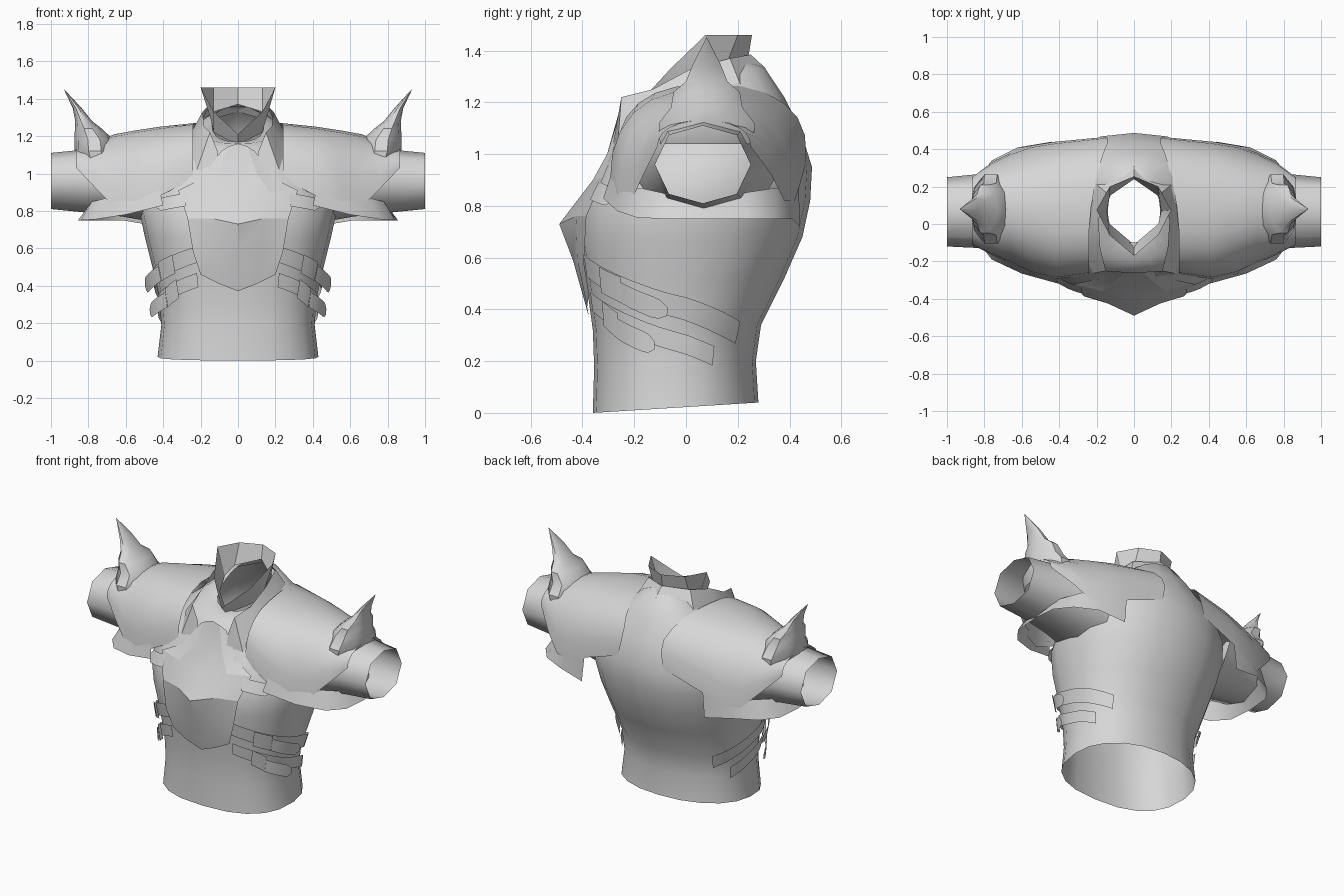
import bpy, math
from math import sin, cos, pi

if "Cube" in bpy.data.objects:
    bpy.data.objects.remove(bpy.data.objects["Cube"])

steel = bpy.data.materials.new("plain_grey")
steel.diffuse_color = (0.68, 0.68, 0.68, 1)
steel.use_nodes = True
steel.node_tree.nodes["Principled BSDF"].inputs["Base Color"].default_value = steel.diffuse_color


def make(name, verts, faces, angle=40):
    me = bpy.data.meshes.new(name)
    me.from_pydata(verts, [], faces)
    me.materials.append(steel)
    me.update()
    ob = bpy.data.objects.new(name, me)
    bpy.context.collection.objects.link(ob)
    bpy.ops.object.select_all(action='DESELECT')
    ob.select_set(True)
    bpy.context.view_layer.objects.active = ob
    bpy.ops.object.shade_smooth_by_angle(angle=math.radians(angle))
    return ob


def loft(name, rows, closed=False, angle=40, flip=False):
    """Skin a sheet or tube through rows of equal length."""
    n = len(rows[0])
    faces = []
    for r in range(len(rows) - 1):
        for i in range(n if closed else n - 1):
            j = (i + 1) % n
            f = (r * n + i, r * n + j, (r + 1) * n + j, (r + 1) * n + i)
            faces.append(f[::-1] if flip else f)
    return make(name, [p for row in rows for p in row], faces, angle)


def both(name, rows, closed=False, angle=40, flip=False):
    """Right part and its mirrored left twin."""
    loft("right_" + name, rows, closed, angle, flip)
    left = [[(-x, y, z) for x, y, z in row] for row in rows]
    loft("left_" + name, left, closed, angle, not flip)


def spow(v, p):
    return math.copysign(abs(v) ** p, v)


# Torso: rings of (front z, back z, half width, front y, back y)
RINGS = [(0.0, 0.04, .43, -.36, .28), (.18, .20, .41, -.355, .27),
         (.32, .34, .42, -.36, .29), (.50, .52, .46, -.385, .38),
         (.66, .68, .50, -.41, .45), (.80, .82, .53, -.40, .48),
         (.92, .95, .52, -.34, .487), (1.02, 1.10, .45, -.29, .44),
         (1.10, 1.22, .32, -.25, .38), (1.16, 1.34, .20, -.20, .30),
         (1.17, 1.36, .14, -.10, .245)]


def ring_point(ring, a, off=0.0):
    zf, zb, hw, yf, yb = ring
    p = .8 if cos(a) > 0 else .92        # fuller in front than behind
    c = spow(cos(a), p)
    x = (hw + off) * spow(sin(a), p)
    y = (yf + yb) / 2 - ((yb - yf) / 2 + off) * c
    return (x, y, (zf + zb) / 2 - (zb - zf) / 2 * c)


def torso_point(a, z, off):
    for lo, hi in zip(RINGS, RINGS[1:]):
        if z <= hi[0]:
            t = (z - lo[0]) / (hi[0] - lo[0])
            p = ring_point([u + (v - u) * t for u, v in zip(lo, hi)], a, off)
            return (p[0], p[1], z)


SEG = 20
loft("torso", [[ring_point(r, 2 * pi * i / SEG) for i in range(SEG)]
               for r in RINGS], closed=True, angle=50)

# Open upper arm sleeves, widening into the torso: (x, front y, back y, bottom z, top z)
rows = []
for x, y0, y1, z0, z1 in [(.45, -.22, .37, .74, 1.18), (.62, -.17, .32, .77, 1.16),
                          (.80, -.13, .27, .79, 1.13), (1.0, -.12, .25, .81, 1.11)]:
    rows.append([(x, (y0 + y1) / 2 + (y1 - y0) / 2 * cos(k * pi / 4),
                  (z0 + z1) / 2 + (z1 - z0) / 2 * spow(sin(k * pi / 4), .8))
                 for k in range(8)])
both("sleeve", rows, closed=True, angle=60, flip=True)

# Shoulder pads: arches along x of (x, front y, back y, bottom z, top z, roundness)
rows = []
for x, y0, y1, zb, zt, p in [(.24, -.27, .445, .97, 1.27, .8), (.42, -.295, .44, .88, 1.25, .82),
                             (.55, -.265, .42, .82, 1.23, .86), (.66, -.21, .38, .82, 1.21, .9),
                             (.76, -.165, .33, .92, 1.17, .9), (.865, -.11, .25, 1.03, 1.13, .9)]:
    row = []
    for k in range(13):
        a = k * pi / 12
        # the inner back corner reaches towards the spine
        reach = .11 * max(0, 1 - abs(k - 10.5) / 5) if x < .3 else 0
        row.append((x - reach,
                    (y0 + y1) / 2 - (y1 - y0) / 2 * spow(cos(a), p) + reach * .25,
                    zb + (zt - zb) * max(sin(a), 0) ** p))
    rows.append(row)
both("shoulder_pad", rows, flip=True)

# Flared rim hanging below each pad and passing under the arm
top = [(.42, -.29, .92), (.55, -.265, .85), (.70, -.18, .87), (.78, -.09, .85),
       (.80, .07, .80), (.78, .22, .85), (.70, .35, .87), (.55, .415, .85), (.42, .435, .92)]
low = [(.40, -.32, .83), (.60, -.265, .78), (.76, -.19, .755), (.84, -.09, .75),
       (.855, .07, .75), (.84, .24, .75), (.76, .34, .75), (.62, .41, .75), (.44, .44, .72)]
both("pad_rim", [low, top])

# Curved stepped spikes: (centre x, z, x radius, y radius)
rows = [[(cx + rx * cos(k * pi / 5), .08 + ry * sin(k * pi / 5), z) for k in range(10)]
        for cx, z, rx, ry in [(.75, 1.04, .09, .19), (.765, 1.12, .11, .195),
                              (.77, 1.18, .105, .145), (.80, 1.24, .072, .135),
                              (.825, 1.28, .045, .085), (.86, 1.35, .024, .055),
                              (.93, 1.45, .001, .001)]]
both("shoulder_spike", rows, closed=True)


def mirrored(half):
    """Complete a row that starts on the centre line."""
    return [(-x, y, z) for x, y, z in half[:0:-1]] + half


# Raised collar, low in front and wide at the sides
upper = [(0, -.17, 1.21), (.13, -.06, 1.33), (.20, .075, 1.46), (.13, .20, 1.46),
         (0, .255, 1.46)]
lower = [(0, -.11, 1.15), (.13, 0, 1.22), (.145, .07, 1.29), (.13, .15, 1.33),
         (0, .24, 1.37)]
both("collar", [lower, upper], angle=30)

# Gorget around the neck with two front flaps
upper = [(0, .25, 1.385), (.15, .17, 1.37), (.19, .02, 1.33), (.18, -.13, 1.25),
         (.15, -.25, 1.22), (.11, -.25, 1.12)]
lower = [(0, .31, 1.33), (.20, .21, 1.27), (.25, .02, 1.22), (.255, -.17, 1.13),
         (.22, -.265, 1.02), (.11, -.285, 1.02)]
loft("gorget", [mirrored(lower), mirrored(upper)], angle=35, flip=True)

# Keeled chest plate, rows given from the centre line outwards
CHEST = [[(0, -.26, 1.16), (.05, -.26, 1.145), (.09, -.25, 1.12)],
         [(0, -.30, 1.00), (.10, -.305, 1.00), (.20, -.295, .97)],
         [(0, -.38, .86), (.17, -.36, .90), (.32, -.32, .91)],
         [(0, -.49, .73), (.14, -.425, .76), (.27, -.385, .76)],
         [(0, -.437, .59), (.12, -.42, .59), (.24, -.395, .58)],
         [(0, -.375, .37), (.10, -.382, .41), (.20, -.375, .46)]]
loft("chest_plate", [mirrored(r) for r in CHEST], angle=15, flip=True)


def band(name, a0, z0, a1, z1, width, off0, off1, steps, round_tip=False):
    """Strip wrapped on the torso from angle a0 to a1."""
    lo, hi = [], []
    for i in range(steps + 1):
        t = i / steps
        w = width / 2
        if round_tip and t > .75:
            w *= math.sqrt(max(1 - ((t - .75) / .27) ** 2, 0.05))
        a, z, off = a0 + (a1 - a0) * t, z0 + (z1 - z0) * t, off0 + (off1 - off0) * t
        lo.append(torso_point(a, z - w, off))
        hi.append(torso_point(a, z + w, off))
    both(name, [lo, hi])


# Two slanted waist straps per side, each with a buckle and a loose tongue
band("upper_strap", .35, .57, 2.3, .31, .085, .014, .012, 14)
band("lower_strap", .40, .43, 2.0, .22, .075, .014, .012, 14)
band("upper_buckle", .70, .515, 1.0, .475, .10, .024, .026, 4)
band("lower_buckle", .70, .385, .95, .335, .10, .024, .026, 4)
band("upper_tongue", 1.0, .465, 1.5, .39, .08, .028, .06, 8, True)
band("lower_tongue", .95, .325, 1.42, .26, .08, .028, .06, 8, True)

# Small claw trims reaching from the chest plate towards the shoulders
band("chest_claw", .45, .86, .85, .83, .07, .02, .02, 5, True)
